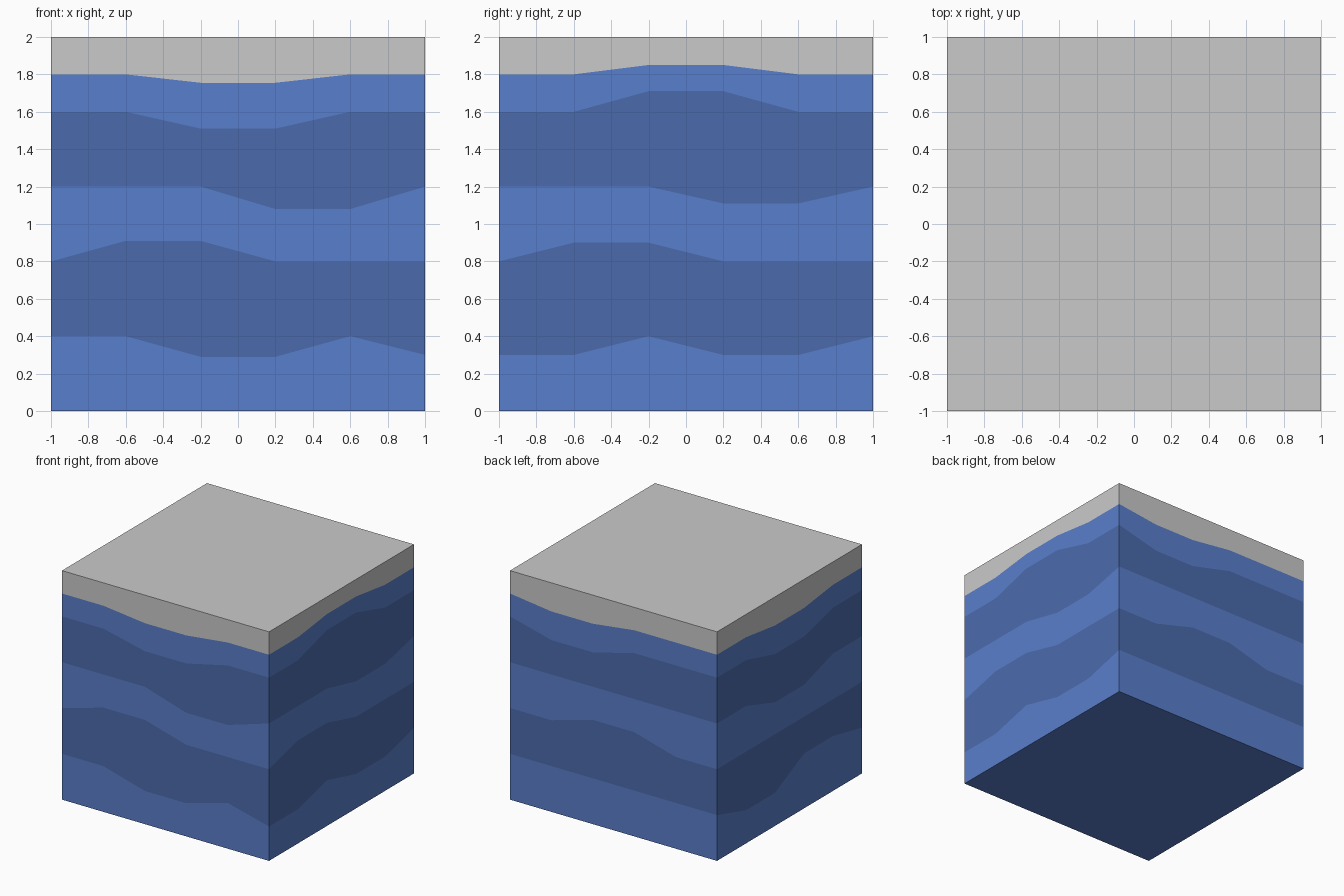
import bpy, bmesh

if "Cube" in bpy.data.objects:
    bpy.data.objects.remove(bpy.data.objects["Cube"])

STEPS = [-1, -0.6, -0.2, 0.2, 0.6, 1]


def srgb(*c):
    lin = [((v / 255 + 0.055) / 1.055) ** 2.4 for v in c]
    return (*lin, 1)


def material(name, colour):
    m = bpy.data.materials.new(name)
    m.diffuse_color = colour
    m.use_nodes = True
    m.node_tree.nodes["Principled BSDF"].inputs["Base Color"].default_value = m.diffuse_color
    return m


mats = [material("light_blue", srgb(89, 126, 204)),
        material("dark_blue", srgb(75, 107, 172)),
        material("pale_grey", srgb(202, 202, 202))]

# Band heights on each side, listed anticlockwise from the front left corner
flat = lambda z: [z] * 6
front = [[0.4, 0.4, 0.29, 0.29, 0.4, 0.3], [0.8, 0.91, 0.91, 0.8, 0.8, 0.8],
         [1.2, 1.2, 1.2, 1.08, 1.08, 1.2], [1.6, 1.6, 1.51, 1.51, 1.6, 1.6],
         [1.8, 1.8, 1.755, 1.755, 1.8, 1.8]]
right = [[0.3, 0.3, 0.4, 0.3, 0.3, 0.4], [0.8, 0.9, 0.9, 0.8, 0.8, 0.8],
         [1.2, 1.2, 1.2, 1.11, 1.11, 1.2], [1.6, 1.6, 1.71, 1.71, 1.6, 1.6],
         [1.8, 1.8, 1.85, 1.85, 1.8, 1.8]]
back = [flat(0.4), [0.8, 0.8, 0.91, 0.91, 0.8, 0.8], flat(1.2),
        [1.6, 1.5, 1.5, 1.6, 1.6, 1.6], [1.8, 1.75, 1.75, 1.8, 1.8, 1.8]]
left = [[0.4, 0.29, 0.29, 0.48, 0.48, 0.4], flat(0.8),
        [1.2, 1.2, 1.08, 1.08, 1.2, 1.2], [1.6, 1.6, 1.5, 1.5, 1.6, 1.6],
        [1.8, 1.8, 1.75, 1.75, 1.8, 1.8]]
sides = [(front, lambda t: (t, -1)), (right, lambda t: (1, t)),
         (back, lambda t: (-t, 1)), (left, lambda t: (-1, -t))]

# Block with wavy layered sides
bm = bmesh.new()
for bands, place in sides:
    levels = [flat(0)] + bands + [flat(2)]
    rows = [[bm.verts.new((*place(t), z)) for t, z in zip(STEPS, lv)] for lv in levels]
    for k in range(6):
        for i in range(5):
            f = bm.faces.new((rows[k][i], rows[k][i + 1], rows[k + 1][i + 1], rows[k + 1][i]))
            f.material_index = 2 if k == 5 else k % 2
bmesh.ops.remove_doubles(bm, verts=bm.verts, dist=0.001)

# Flat base and top
for z, mat in ((0, 0), (2, 2)):
    rim = [e for e in bm.edges if e.is_boundary and all(abs(v.co.z - z) < 0.01 for v in e.verts)]
    for f in bmesh.ops.contextual_create(bm, geom=rim)["faces"]:
        f.material_index = mat
bmesh.ops.recalc_face_normals(bm, faces=bm.faces)

mesh = bpy.data.meshes.new("layered_block")
bm.to_mesh(mesh)
bm.free()
for m in mats:
    mesh.materials.append(m)
bpy.context.collection.objects.link(bpy.data.objects.new("layered_block", mesh))
